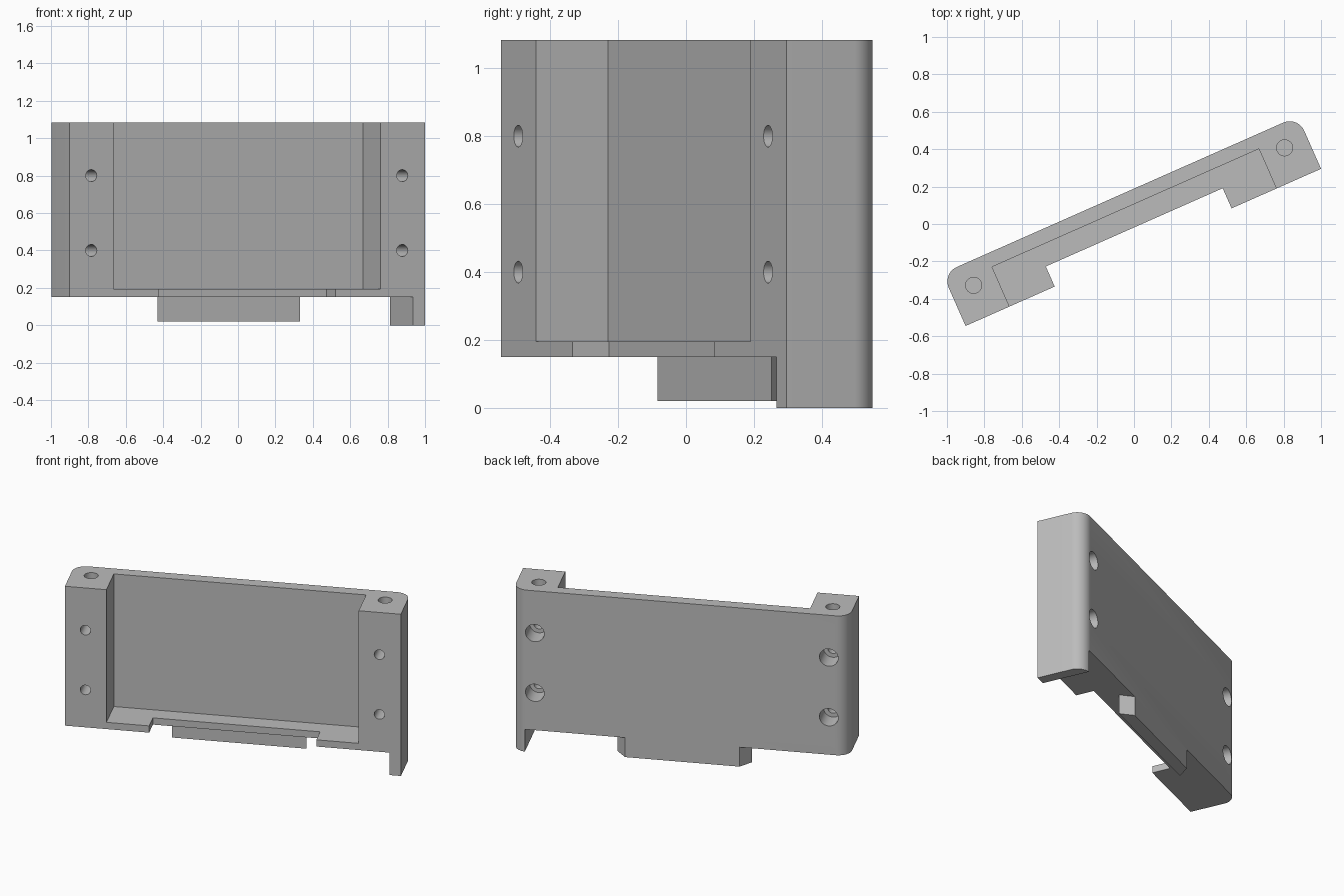
import bpy, bmesh, math
from mathutils import Matrix

if "Cube" in bpy.data.objects:
    bpy.data.objects.remove(bpy.data.objects["Cube"])

grey = bpy.data.materials.new("plain grey")
grey.use_nodes = True
colour = (0.5, 0.5, 0.5, 1)
grey.diffuse_color = colour
grey.node_tree.nodes["Principled BSDF"].inputs["Base Color"].default_value = colour

# The plate is laid out along x, then turned about z
TURN = math.atan2(0.84, 1.9)
LEFT, RIGHT, FRONT, BACK = 1.034, -1.044, -0.1345, 0.173
TOP, BASE, POCKET = 1.083, 0.15, 0.097


def make(name, bm):
    bmesh.ops.recalc_face_normals(bm, faces=bm.faces)
    mesh = bpy.data.meshes.new(name)
    bm.to_mesh(mesh)
    bm.free()
    mesh.materials.append(grey)
    obj = bpy.data.objects.new(name, mesh)
    obj.rotation_euler.z = TURN
    bpy.context.collection.objects.link(obj)
    return obj


def prism(name, outline, z0, z1):
    bm = bmesh.new()
    face = bm.faces.new([bm.verts.new((x, y, z0)) for x, y in outline])
    made = bmesh.ops.extrude_face_region(bm, geom=[face])["geom"]
    verts = [v for v in made if isinstance(v, bmesh.types.BMVert)]
    bmesh.ops.translate(bm, verts=verts, vec=(0, 0, z1 - z0))
    return make(name, bm)


def box(name, x0, x1, y0, y1, z0, z1):
    return prism(name, [(x0, y0), (x1, y0), (x1, y1), (x0, y1)], z0, z1)


def cylinder(name, radius, depth, centre, along_y=False):
    bm = bmesh.new()
    place = Matrix.Translation(centre)
    if along_y:
        place = place @ Matrix.Rotation(math.pi / 2, 4, "X")
    bmesh.ops.create_cone(bm, cap_ends=True, segments=32, radius1=radius,
                          radius2=radius, depth=depth, matrix=place)
    return make(name, bm)


def cut(target, cutter):
    cutter.hide_render = True
    mod = target.modifiers.new("cut", "BOOLEAN")
    mod.operation = "DIFFERENCE"
    mod.solver = "EXACT"
    mod.object = cutter
    bpy.context.view_layer.objects.active = target
    bpy.ops.object.modifier_apply(modifier=mod.name)
    bpy.data.objects.remove(cutter)


def corner(cx, cy, radius, start, steps=12):
    angles = [start + math.pi / 2 * i / steps for i in range(steps + 1)]
    return [(cx + radius * math.cos(a), cy + radius * math.sin(a)) for a in angles]


# Plate with rounded rear corners, reaching down to the foot
r = 0.085
outline = [(RIGHT, FRONT), (LEFT, FRONT)]
outline += corner(LEFT - r, BACK - r, r, 0)
outline += corner(RIGHT + r, BACK - r, r, math.pi / 2)
plate = prism("bracket_plate", outline, 0, TOP)

# Underside, leaving a thin foot at the left end
cut(plate, box("underside_cutter", RIGHT - 1, 0.963, -1, 1, -1, BASE))

# Open-topped pocket and the notch in its floor lip
cut(plate, box("pocket_cutter", -0.787, 0.773, -1, POCKET, 0.195, 2))
cut(plate, box("notch_cutter", -0.523, 0.511, -1, -0.017, 0, 0.3))

# Screw holes counterbored from behind, and blind holes in the top
for x in (-0.917, 0.901):
    for z in (0.4, 0.8):
        cut(plate, cylinder("screw_cutter", 0.032, 1, (x, 0, z), True))
        cut(plate, cylinder("bore_cutter", 0.058, 0.26, (x, BACK, z), True))
    cut(plate, cylinder("top_hole_cutter", 0.043, 0.2, (x, 0.047, TOP)))

# Tab below the back wall, with slanted ends
tab = prism("bottom_tab", [(-0.427, POCKET), (0.404, POCKET),
                           (0.342, BACK), (-0.365, BACK)], 0.02, BASE)

# Smooth curved walls, keep sharp edges
bpy.ops.object.select_all(action="DESELECT")
plate.select_set(True)
bpy.context.view_layer.objects.active = plate
bpy.ops.object.shade_smooth_by_angle(angle=math.radians(30))
